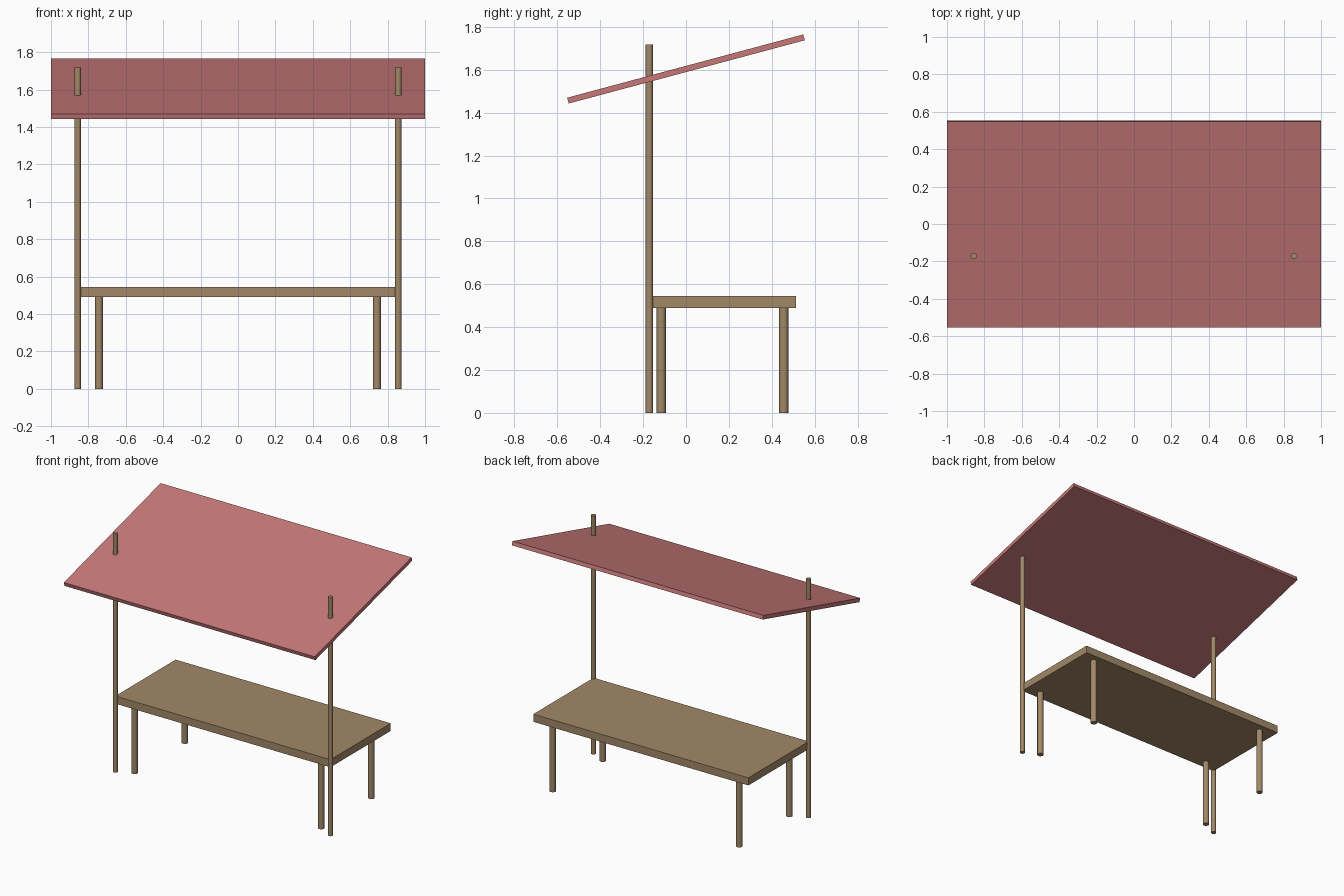
import bpy
from math import radians

if "Cube" in bpy.data.objects:
    bpy.data.objects.remove(bpy.data.objects["Cube"])


def material(name, color):
    m = bpy.data.materials.new(name)
    m.diffuse_color = (*color, 1)
    m.use_nodes = True
    m.node_tree.nodes["Principled BSDF"].inputs["Base Color"].default_value = m.diffuse_color
    return m


wood = material("wood", (0.36, 0.25, 0.14))
red = material("roof_red", (0.57, 0.19, 0.19))


def box(name, size, center, mat, tilt=0):
    bpy.ops.mesh.primitive_cube_add(size=1, location=center)
    o = bpy.context.object
    o.name = name
    o.scale = size
    bpy.ops.object.transform_apply(location=False, rotation=False, scale=True)
    o.rotation_euler.x = radians(tilt)
    o.data.materials.append(mat)


def pole(name, radius, height, x, y):
    bpy.ops.mesh.primitive_cylinder_add(vertices=16, radius=radius, depth=height,
                                        location=(x, y, height / 2))
    o = bpy.context.object
    o.name = name
    o.data.materials.append(wood)
    bpy.ops.object.shade_smooth_by_angle(angle=radians(35))


# Counter top, its front corners meeting the posts
box("table_top", (1.714, 0.686, 0.055), (0, 0.171, 0.517), wood)

# Sloping roof, higher at the back
box("roof", (2.0, 1.14, 0.028), (0, 0, 1.604), red, tilt=15)

# Tall roof posts and short table legs, mirrored left and right
for side, x in (("left", -1), ("right", 1)):
    pole(f"{side}_roof_post", 0.0171, 1.718, x * 0.857, -0.171)
    for end, y in (("front", -0.115), ("back", 0.456)):
        pole(f"{side}_{end}_leg", 0.0215, 0.492, x * 0.743, y)
